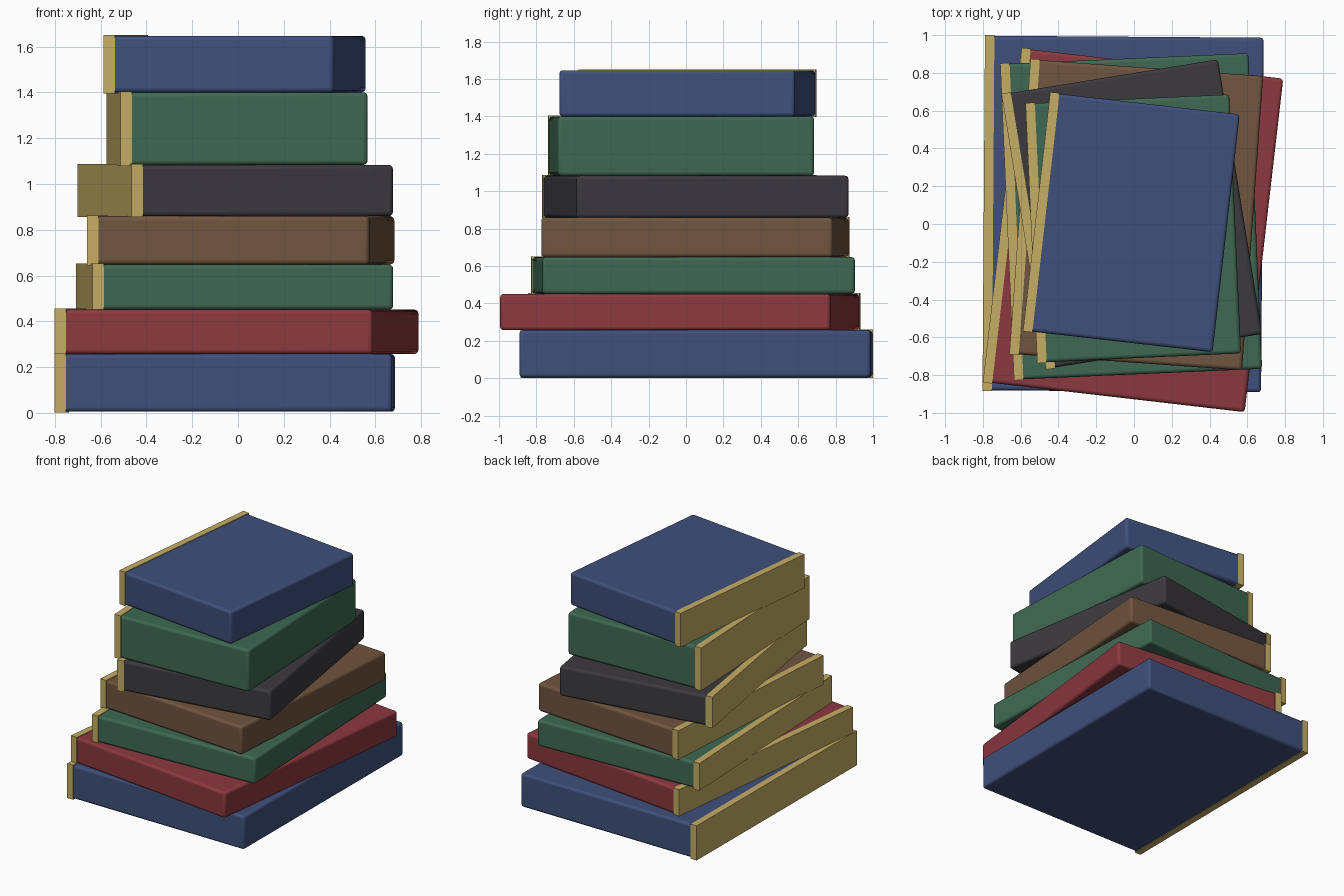
import bpy
from math import radians

if "Cube" in bpy.data.objects:
    bpy.data.objects.remove(bpy.data.objects["Cube"])


def material(name, rgb):
    m = bpy.data.materials.new(name)
    m.diffuse_color = (*rgb, 1)
    m.use_nodes = True
    m.node_tree.nodes["Principled BSDF"].inputs["Base Color"].default_value = m.diffuse_color
    return m


MATS = {
    "blue": material("blue", (0.05, 0.08, 0.20)),
    "red": material("red", (0.26, 0.04, 0.05)),
    "green": material("green", (0.05, 0.14, 0.085)),
    "brown": material("brown", (0.16, 0.09, 0.05)),
    "charcoal": material("charcoal", (0.045, 0.042, 0.048)),
    "tan": material("tan", (0.56, 0.42, 0.13)),
}
SPINE = 0.05   # spine board thickness
LIP = 0.004    # spine overhang past the body


def box(name, size, loc, mat, parent, bevel=0.0):
    bpy.ops.mesh.primitive_cube_add(size=1)
    ob = bpy.context.object
    ob.name = name
    ob.scale = size
    bpy.ops.object.transform_apply(location=False, rotation=False, scale=True)
    ob.data.materials.append(MATS[mat])
    ob.location = loc
    ob.parent = parent
    if bevel:
        mod = ob.modifiers.new("soft_edges", "BEVEL")
        mod.width = bevel
        mod.segments = 3
        bpy.ops.object.shade_smooth_by_angle(angle=radians(40))
    return ob


def book(i, color, x, y, z0, z1, w, d, turn):
    root = bpy.data.objects.new(f"book_{i}", None)
    bpy.context.collection.objects.link(root)
    root.location = (x, y, (z0 + z1) / 2)
    root.rotation_euler.z = radians(turn)
    h = z1 - z0
    # body reaches the middle of the spine board
    box(f"book_{i}_body", (w - SPINE / 2, d - 2 * LIP, h), (SPINE / 4, 0, 0), color, root, 0.018)
    box(f"book_{i}_spine", (SPINE, d, h + 2 * LIP), (-w / 2 + SPINE / 2, 0, 0), "tan", root)


# colour, x, y, bottom, top, width, depth, turn in degrees
STACK = [
    ("blue", -0.058, 0.053, 0.005, 0.257, 1.475, 1.885, -0.4),
    ("red", -0.005, -0.033, 0.257, 0.451, 1.395, 1.785, -6.6),
    ("green", -0.015, 0.04, 0.451, 0.648, 1.315, 1.68, 2.5),
    ("brown", 0.012, 0.048, 0.648, 0.859, 1.235, 1.57, -4.1),
    ("charcoal", -0.011, 0.052, 0.859, 1.083, 1.16, 1.48, 9.2),
    ("green", -0.004, -0.024, 1.083, 1.40, 1.08, 1.38, 2.6),
    ("blue", -0.014, 0.008, 1.40, 1.647, 1.01, 1.275, -6.5),
]
for n, row in enumerate(STACK, 1):
    book(n, *row)
